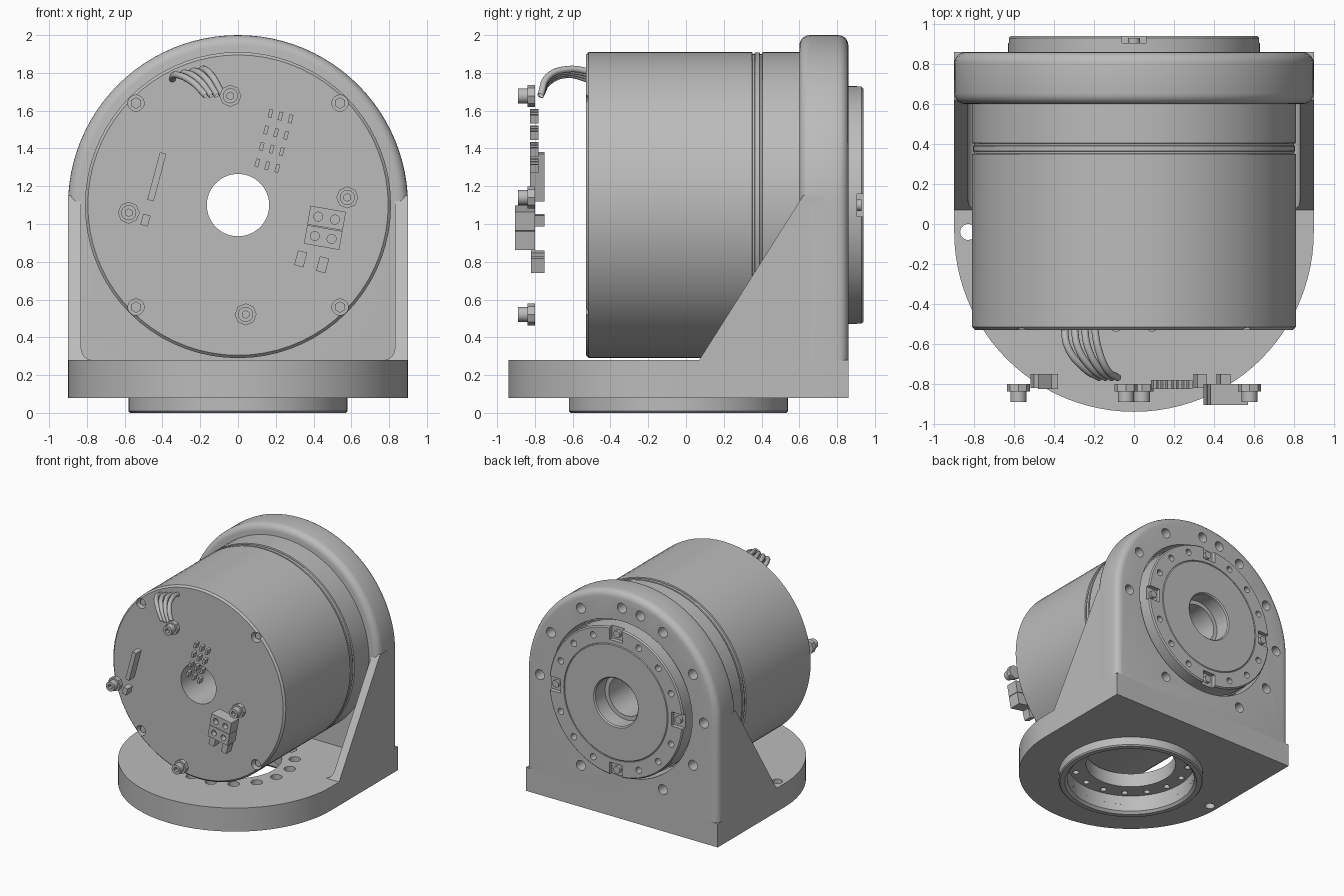
import bpy, bmesh, math
from math import sin, cos, pi, radians
from mathutils import Matrix, Vector

cube = bpy.data.objects.get("Cube")
if cube:
    bpy.data.objects.remove(cube)

grey = bpy.data.materials.new("machined_grey")
grey.use_nodes = True
grey.diffuse_color = (0.5, 0.5, 0.5, 1)
grey.node_tree.nodes["Principled BSDF"].inputs["Base Color"].default_value = (0.5, 0.5, 0.5, 1)

AXIS_Z = 1.1      # height of the motor axis
BASE_Y = -0.04    # centre of the round base


def add_object(name, bm):
    bmesh.ops.recalc_face_normals(bm, faces=bm.faces[:])
    mesh = bpy.data.meshes.new(name)
    bm.to_mesh(mesh)
    bm.free()
    mesh.materials.append(grey)
    ob = bpy.data.objects.new(name, mesh)
    bpy.context.collection.objects.link(ob)
    return ob


def finish(ob):
    bpy.ops.object.select_all(action='DESELECT')
    ob.select_set(True)
    bpy.context.view_layer.objects.active = ob
    bpy.ops.object.shade_smooth_by_angle(angle=radians(35))
    return ob


def lathe(name, profile, axis='Y', centre=(0, 0, AXIS_Z), steps=72):
    """Closed (radius, height) profile turned about an axis."""
    bm = bmesh.new()
    rings = []
    for i in range(steps):
        a = 2 * pi * i / steps
        c, s = cos(a), sin(a)
        rings.append([bm.verts.new(Vector(centre) + Vector((r * c, h, r * s) if axis == 'Y' else (r * c, r * s, h)))
                      for r, h in profile])
    n = len(profile)
    for i in range(steps):
        p, q = rings[i], rings[(i + 1) % steps]
        for j in range(n):
            k = (j + 1) % n
            bm.faces.new((p[j], p[k], q[k], q[j]))
    return add_object(name, bm)


def prism(bm, points, offset):
    face = bm.faces.new([bm.verts.new(p) for p in points])
    new = bmesh.ops.extrude_face_region(bm, geom=[face])["geom"]
    bmesh.ops.translate(bm, vec=offset, verts=[v for v in new if isinstance(v, bmesh.types.BMVert)])


def rod(bm, x, z, y0, y1, r, sides=20):
    m = Matrix.Translation((x, (y0 + y1) / 2, z)) @ Matrix.Rotation(pi / 2, 4, 'X')
    bmesh.ops.create_cone(bm, cap_ends=True, segments=sides, radius1=r, radius2=r, depth=y1 - y0, matrix=m)


def pillar(bm, x, y, z0, z1, r, sides=20):
    bmesh.ops.create_cone(bm, cap_ends=True, segments=sides, radius1=r, radius2=r, depth=z1 - z0,
                          matrix=Matrix.Translation((x, y, (z0 + z1) / 2)))


def block(bm, x, z, y0, y1, w, h, tilt=0, dx=0, dz=0):
    """Box whose local offset dx, dz turns with the tilt."""
    m = (Matrix.Translation((x, (y0 + y1) / 2, z)) @ Matrix.Rotation(radians(tilt), 4, 'Y')
         @ Matrix.Translation((dx, 0, dz)) @ Matrix.Diagonal((w, y1 - y0, h, 1)))
    bmesh.ops.create_cube(bm, size=1, matrix=m)


def cut(ob, bm):
    cutter = add_object(ob.name + "_cutter", bm)
    cutter.hide_render = True
    mod = ob.modifiers.new("cut", 'BOOLEAN')
    mod.operation, mod.solver, mod.object = 'DIFFERENCE', 'EXACT', cutter
    bpy.context.view_layer.objects.active = ob
    bpy.ops.object.modifier_apply(modifier=mod.name)
    bpy.data.objects.remove(cutter)


def polar(r, deg):
    return r * cos(radians(deg)), AXIS_Z + r * sin(radians(deg))


# Round-fronted base plate with centre opening and counterbored holes
bm = bmesh.new()
arc = [(0.9 * cos(pi + pi * i / 48), BASE_Y + 0.9 * sin(pi + pi * i / 48), 0.08) for i in range(49)]
prism(bm, arc + [(0.9, 0.86, 0.08), (-0.9, 0.86, 0.08)], (0, 0, 0.2))
base = add_object("base_plate", bm)
bm = bmesh.new()
pillar(bm, 0, BASE_Y, 0, 0.4, 0.36, 64)
cut(base, bm)
bm = bmesh.new()
pillar(bm, 0, BASE_Y, 0, 0.16, 0.51, 64)
cut(base, bm)
for r, z0 in ((0.045, 0.2), (0.025, 0.1)):
    bm = bmesh.new()
    for i in range(16):
        a = radians(11.25 + 22.5 * i)
        pillar(bm, 0.46 * cos(a), BASE_Y + 0.46 * sin(a), z0, 0.4, r)
    pillar(bm, -0.83, BASE_Y, 0, 0.4, 0.04)
    cut(base, bm)
finish(base)
finish(lathe("base_ring", [(0.51, 0.02), (0.53, 0), (0.57, 0), (0.58, 0.01), (0.58, 0.09), (0.51, 0.09)],
             'Z', (0, BASE_Y, 0)))

# Upright plate with rounded rim
bm = bmesh.new()
arch = [(0.9 * cos(pi * i / 48), 0.6, AXIS_Z + 0.9 * sin(pi * i / 48)) for i in range(49)]
prism(bm, arch + [(-0.9, 0.6, 0.27), (0.9, 0.6, 0.27)], (0, 0.26, 0))
rim = [e for e in bm.edges if abs(e.verts[0].co.y - e.verts[1].co.y) < 0.01
       and max(v.co.z for v in e.verts) > 0.5]
bmesh.ops.bevel(bm, geom=rim, offset=0.055, segments=5, profile=0.5, affect='EDGES')
upright = add_object("upright_plate", bm)
bm = bmesh.new()
rod(bm, 0, AXIS_Z, 0.5, 1, 0.66, 72)
for a in (0, 30, 90, 103, 120, 150, 180, 210, 240, 300, 60):
    rod(bm, *polar(0.77, a), 0.76, 1, 0.042)
cut(upright, bm)
finish(upright)

# Side gussets with a fillet at the foot and a sloped front
for side, label in ((1, "left"), (-1, "right")):
    bm = bmesh.new()
    fillet = [(0.77 + 0.06 * sin(pi / 2 * i / 6), 0.34 - 0.06 * cos(pi / 2 * i / 6)) for i in range(7)]
    section = [(0.9, 0.27), (0.77, 0.27)] + fillet + [(0.83, 1.15), (0.9, 1.15)]
    prism(bm, [(side * x, 0, z) for x, z in section], (0, 0.72, 0))
    bmesh.ops.bisect_plane(bm, geom=bm.verts[:] + bm.edges[:] + bm.faces[:], plane_co=(0, 0.07, 0.28),
                           plane_no=(0, -0.87, 0.55), clear_outer=True)
    bmesh.ops.holes_fill(bm, edges=[e for e in bm.edges if e.is_boundary])
    finish(add_object(label + "_gusset", bm))

# Motor housing with twin grooves and recessed screws
housing = lathe("motor_housing", [
    (0.165, -0.53), (0.795, -0.53), (0.81, -0.515), (0.81, 0.35), (0.8, 0.353), (0.8, 0.362), (0.807, 0.365),
    (0.807, 0.39), (0.8, 0.393), (0.8, 0.402), (0.81, 0.405), (0.81, 0.62), (0.64, 0.62), (0.64, 0.8), (0.165, 0.8)])
corners = [(0.54 * sx, AXIS_Z + 0.54 * sz) for sx in (1, -1) for sz in (1, -1)]
bm = bmesh.new()
for x, z in corners:
    rod(bm, x, z, -0.6, -0.46, 0.043)
cut(housing, bm)
finish(housing)
bm = bmesh.new()
for x, z in corners:
    rod(bm, x, z, -0.5, -0.45, 0.03, 6)
finish(add_object("housing_screws", bm))

# Output flange with ring of holes and four edge notches
flange = lathe("output_flange", [(0.165, 0.75), (0.63, 0.75), (0.63, 0.93), (0.62, 0.94), (0.49, 0.94), (0.487, 0.935),
                                 (0.48, 0.94), (0.21, 0.94), (0.2, 0.93), (0.2, 0.8), (0.165, 0.8)])
bm = bmesh.new()
for i in range(16):
    if i % 4:
        rod(bm, *polar(0.56, 22.5 * i), 0.85, 1, 0.027, 16)
    else:
        block(bm, 0, AXIS_Z, 0.905, 1, 0.12, 0.14, 22.5 * i, 0, 0.59)
cut(flange, bm)
finish(flange)
bm = bmesh.new()
for i in range(4):
    rod(bm, *polar(0.575, 90 * i), 0.9, 0.93, 0.03, 16)
finish(add_object("flange_screws", bm))

# Rear electronics cap with sunken connector bays
cap = lathe("rear_cap", [(0.165, -0.83), (0.61, -0.83), (0.615, -0.82), (0.63, -0.815), (0.63, -0.69), (0.626, -0.688),
                         (0.626, -0.683), (0.63, -0.68), (0.63, -0.52), (0.165, -0.52)])
bm = bmesh.new()
block(bm, -0.43, 1.25, -0.9, -0.77, 0.1, 0.32, 15)
block(bm, -0.49, 1.02, -0.9, -0.78, 0.08, 0.1, 15)
for row in range(4):
    for w, h in ((0.17, 0.09), (0.21, 0.05)):
        block(bm, 0.19, 1.44, -0.9, -0.79, w, h, 15, 0, 0.0905 * (row - 1.5))
for dx in (-0.06, 0.06):
    block(bm, 0.39, 0.8, -0.9, -0.77, 0.09, 0.13, 15, dx)
block(bm, -0.27, 1.7, -0.68, -0.58, 0.3, 0.16, -25)
for x, z in ((0.5, 1.39), (-0.5, 0.81), (0.29, 0.6), (0.01, 0.9), (-0.02, 1.35), (-0.2, 1.12), (0.26, 0.72), (0.16, 1.21)):
    rod(bm, x, z, -0.9, -0.79, 0.016, 12)
cut(cap, bm)
finish(cap)

# Connector inserts in the bays
bm = bmesh.new()
block(bm, -0.43, 1.25, -0.825, -0.75, 0.035, 0.26, 15)
block(bm, -0.49, 1.02, -0.82, -0.75, 0.04, 0.06, 15)
for row in range(4):
    for col in (-1, 0, 1):
        block(bm, 0.19, 1.44, -0.825, -0.78, 0.02, 0.045, 15, col * 0.055, 0.0905 * (row - 1.5))
for dx in (-0.06, 0.06):
    block(bm, 0.39, 0.8, -0.82, -0.75, 0.05, 0.08, 15, dx)
finish(add_object("connector_inserts", bm))

# Protruding four-pole power plug
bm = bmesh.new()
for dz in (-0.052, 0.052):
    block(bm, 0.46, 0.98, -0.905, -0.8, 0.19, 0.1, 10, 0, dz)
plug = add_object("power_plug", bm)
bm = bmesh.new()
for sx in (-1, 1):
    for sz in (-1, 1):
        v = Matrix.Rotation(radians(10), 3, 'Y') @ Vector((0.045 * sx, 0, 0.052 * sz))
        rod(bm, 0.46 + v.x, 0.98 + v.z, -0.95, -0.86, 0.024, 16)
cut(plug, bm)
finish(plug)

# Cap screws on small lugs, with hex sockets
bm, lugs, sockets = bmesh.new(), bmesh.new(), bmesh.new()
for a in (4, 94, 184, 274):
    x, z = polar(0.58, a)
    rod(bm, x, z, -0.89, -0.82, 0.04)
    rod(sockets, x, z, -0.92, -0.86, 0.02, 6)
    rod(lugs, x, z, -0.838, -0.8, 0.058, 8)
screws = add_object("cap_screws", bm)
cut(screws, sockets)
finish(screws)
finish(add_object("screw_lugs", lugs))

# Cables looping from the housing into the cap
for i in range(4):
    curve = bpy.data.curves.new("cable", 'CURVE')
    curve.dimensions, curve.bevel_depth, curve.bevel_resolution, curve.resolution_u = '3D', 0.018, 3, 8
    path = [(-0.35 + 0.05 * i, -0.5, 1.76 + 0.015 * i), (-0.33 + 0.05 * i, -0.62, 1.79 + 0.01 * i),
            (-0.24 + 0.035 * i, -0.73, 1.75 + 0.01 * i), (-0.17 + 0.03 * i, -0.77, 1.68)]
    spline = curve.splines.new('BEZIER')
    spline.bezier_points.add(len(path) - 1)
    for point, co in zip(spline.bezier_points, path):
        point.co = co
        point.handle_left_type = point.handle_right_type = 'AUTO'
    curve.materials.append(grey)
    bpy.context.collection.objects.link(bpy.data.objects.new("cable", curve))
